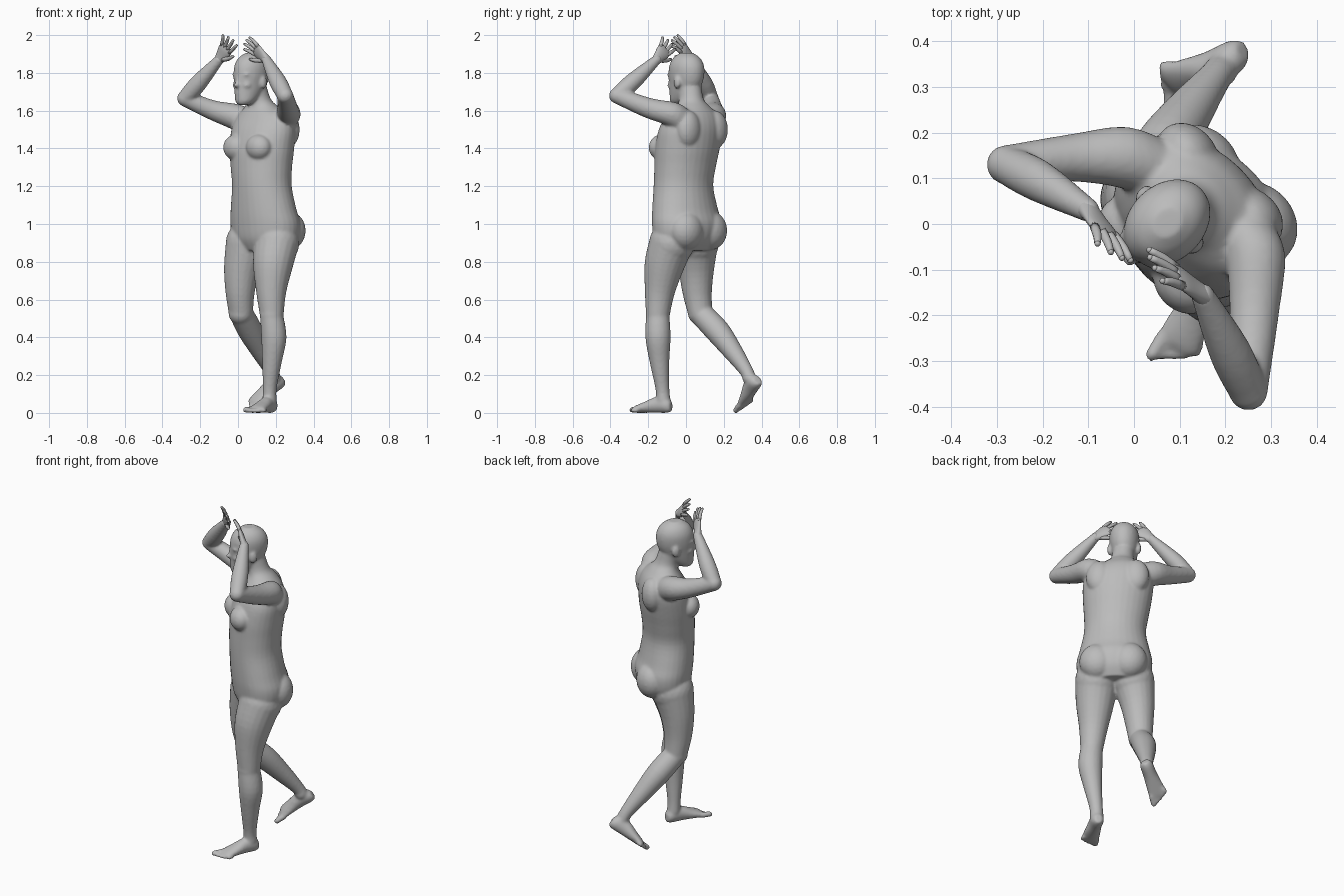
import bpy, bmesh, math
from mathutils import Vector as V, Matrix

cube = bpy.data.objects.get("Cube")
if cube:
    bpy.data.objects.remove(cube, do_unlink=True)

skin = bpy.data.materials.new("plain grey")
skin.use_nodes = True
grey = (0.5, 0.5, 0.5, 1)
skin.diffuse_color = grey
skin.node_tree.nodes["Principled BSDF"].inputs["Base Color"].default_value = grey

# The figure is turned: LEFT, FRONT and UP are its own axes
LEFT, FRONT, UP = V((1, -1, 0)).normalized(), V((-1, -1, 0)).normalized(), V((0, 0, 1))
BASE = V((0.135, -0.005, 0))


def place(l, f, z):
    return BASE + LEFT * l + FRONT * f + UP * z


def spline(rows, i, t):
    """Catmull-Rom blend of rows around segment i."""
    p = [rows[min(max(k, 0), len(rows) - 1)] for k in range(i - 1, i + 3)]
    return [0.5 * (2 * b + (c - a) * t + (2 * a - 5 * b + 4 * c - d) * t * t
                   + (3 * b - a - 3 * c + d) * t ** 3) for a, b, c, d in zip(*p)]


def loft(bm, rows, side, normal, sides=20, steps=4):
    """Closed tube through rows of (centre, half width, half depth)."""
    flat = [(*c, a, b) for c, a, b in rows]
    fine = [spline(flat, i, k / steps) for i in range(len(flat) - 1) for k in range(steps)]
    rings = []
    for x, y, z, a, b in fine + [flat[-1]]:
        rings.append([bm.verts.new(V((x, y, z)) + side * a * math.cos(w) + normal * b * math.sin(w))
                      for w in (2 * math.pi * j / sides for j in range(sides))])
    for r, q in zip(rings, rings[1:]):
        for j in range(sides):
            k = (j + 1) % sides
            bm.faces.new((r[j], r[k], q[k], q[j]))
    bm.faces.new(rings[0][::-1])
    bm.faces.new(rings[-1])


def ball(bm, centre, radii, axes=(LEFT, FRONT, UP), detail=3):
    m = Matrix([a * r for a, r in zip(axes, radii)]).transposed().to_4x4()
    m.translation = centre
    bmesh.ops.create_icosphere(bm, subdivisions=detail, radius=1, matrix=m)


def limb(bm, points, sides=20, steps=4, detail=3):
    """Round tube through (x, y, z, radius) with rounded ends."""
    rows = [(V(p[:3]), p[3], p[3]) for p in points]
    axis = (rows[-1][0] - rows[0][0]).normalized()
    side = axis.orthogonal().normalized()
    loft(bm, rows, side, axis.cross(side), sides, steps)
    for c, r, _ in (rows[0], rows[-1]):
        ball(bm, c, (r, r, r), detail=detail)


def finish(bm, name, voxel=0):
    bmesh.ops.recalc_face_normals(bm, faces=bm.faces[:])
    mesh = bpy.data.meshes.new(name)
    bm.to_mesh(mesh)
    bm.free()
    mesh.materials.append(skin)
    ob = bpy.data.objects.new(name, mesh)
    bpy.context.collection.objects.link(ob)
    if voxel:
        mod = ob.modifiers.new("merge", 'REMESH')
        mod.mode, mod.voxel_size, mod.use_smooth_shade = 'VOXEL', voxel, True
        mod = ob.modifiers.new("soften", 'SMOOTH')
        mod.factor, mod.iterations = 0.5, 6
    else:
        mesh.shade_smooth()
    return ob


body = bmesh.new()

# Torso and neck: height, sideways, forward, half width, half depth
torso = [(.86, 0, -.01, .16, .11), (.92, 0, -.015, .2, .145), (1, 0, -.015, .21, .158),
         (1.08, 0, 0, .195, .15), (1.2, 0, .012, .172, .143), (1.3, -.008, .008, .178, .146),
         (1.4, -.015, -.003, .19, .15), (1.5, -.022, -.02, .195, .138), (1.57, -.03, -.03, .17, .11),
         (1.62, -.037, -.024, .1, .08), (1.66, -.042, -.005, .066, .066), (1.74, -.05, .02, .06, .066)]
loft(body, [(place(l, f, z), a, b) for z, l, f, a, b in torso], LEFT, FRONT, 32)

# Head: height, forward, half width, half depth
head = [(1.63, .1, .028, .03), (1.65, .087, .05, .054), (1.69, .064, .064, .08), (1.74, .047, .074, .099),
        (1.79, .04, .082, .106), (1.84, .038, .081, .101), (1.88, .038, .063, .077), (1.906, .038, .03, .036)]
loft(body, [(place(-.05, f, z), a, b) for z, f, a, b in head], LEFT, FRONT, 28)
ball(body, place(-.05, .147, 1.735), (.016, .022, .014))
ball(body, place(-.05, .137, 1.755), (.01, .016, .03))
ball(body, place(-.05, .134, 1.692), (.024, .012, .01))
ball(body, place(-.05, .12, 1.65), (.022, .018, .018))

# Paired soft forms
for s in (-1, 1):
    ball(body, place(-.05 + s * .082, .03, 1.75), (.012, .022, .034))
    ball(body, place(-.05 + s * .032, .118, 1.79), (.028, .022, .01))
    ball(body, place(-.05 + s * .036, .108, 1.735), (.026, .028, .022))
    ball(body, place(-.015 + s * .085, .105, 1.405), (.075, .062, .07))
    ball(body, place(s * .088, -.095, .965), (.1, .088, .105))
    ball(body, place(-.025 + s * .1, -.1, 1.5), (.075, .06, .1))

# Arms
limb(body, [(.07, .11, 1.53, .07), (-.02, .145, 1.57, .068), (-.14, .145, 1.605, .052), (-.28, .13, 1.665, .043)])
limb(body, [(-.28, .13, 1.665, .042), (-.21, .095, 1.745, .046), (-.1, .03, 1.87, .026)])
limb(body, [(.23, 0, 1.53, .07), (.265, -.07, 1.58, .066), (.263, -.2, 1.615, .054), (.25, -.365, 1.68, .043)])
limb(body, [(.25, -.365, 1.68, .042), (.21, -.28, 1.755, .046), (.15, -.155, 1.87, .026)])

# Legs
limb(body, [(.205, -.075, .9, .12), (.185, -.115, .78, .106), (.175, -.14, .64, .08), (.178, -.15, .52, .064)])
limb(body, [(.178, -.15, .52, .062), (.19, -.148, .4, .067), (.18, -.14, .27, .052), (.168, -.125, .13, .037),
            (.167, -.12, .07, .038)])
limb(body, [(.055, .055, .9, .12), (.02, .055, .76, .095), (.01, .06, .63, .077), (.015, .075, .53, .066)])
limb(body, [(.015, .075, .53, .063), (.065, .165, .435, .066), (.12, .245, .33, .053), (.175, .318, .225, .037),
            (.19, .335, .186, .037)])


def foot(heel, toe, shin, big):
    """Foot on a sole line; big is the side that carries the big toe."""
    d = (V(toe) - V(heel)).normalized()
    n = V(shin) - d * d.dot(V(shin))
    n.normalize()
    s = d.cross(n) * big
    at = lambda u, v, w: V(heel) + d * u + s * v + n * w
    rows = [(.004, .033, .022, .026), (.03, .042, .036, .042), (.09, .043, .038, .043),
            (.15, .031, .045, .031), (.2, .021, .05, .021), (.22, .016, .046, .015)]
    loft(body, [(at(u, 0, h), a, b) for u, h, a, b in rows], s, n)
    for i in range(5):
        r = .016 if i == 0 else .0115
        v = .036 - .019 * i
        limb(body, [(*at(.205 - .004 * i, v, r + .002), r),
                    (*at(.256 - .007 * i - .0012 * i * i, v * 1.12, r), r)], 10, 1, 2)


foot((.19, -.075, 0), (.07, -.315, 0), UP, 1)
foot((.25, .4, .15), (.055, .3, .012), (-.175, -.29, .32), -1)

finish(body, "body", 0.0075)


def hand(name, wrist, tip, thumb_side):
    bm = bmesh.new()
    d = (V(tip) - V(wrist)).normalized()
    s = V(thumb_side) - d * d.dot(V(thumb_side))
    s.normalize()
    n = d.cross(s)
    n *= 1 if n.dot(FRONT) > 0 else -1
    at = lambda u, v, w=0: V(wrist) + d * u + s * v + n * w
    loft(bm, [(at(u, 0), a, b) for u, a, b in
              ((-.012, .024, .023), (.03, .033, .017), (.07, .041, .014), (.094, .036, .009))], s, n)
    # Fingers spread as a fan, then the thumb
    for i, length in enumerate((.056, .072, .078, .07)):
        v = -.031 + .0205 * i
        limb(bm, [(*at(.082, v), .0105), (*at(.088 + length * .5, v * 1.3, .004), .0095),
                  (*at(.084 + length, v * 1.55, .012), .007)], 10, 2, 2)
    limb(bm, [(*at(.022, .02, .004), .014), (*at(.055, .047, .012), .011),
              (*at(.09, .064, .018), .008)], 10, 2, 2)
    finish(bm, name)


hand("right_hand", (-.1, .03, 1.87), (-.03, -.06, 1.985), LEFT * .8 - FRONT * .25 - UP * .5)
hand("left_hand", (.15, -.155, 1.87), (.04, -.07, 1.975), LEFT * -.8 - FRONT * .25 - UP * .5)
